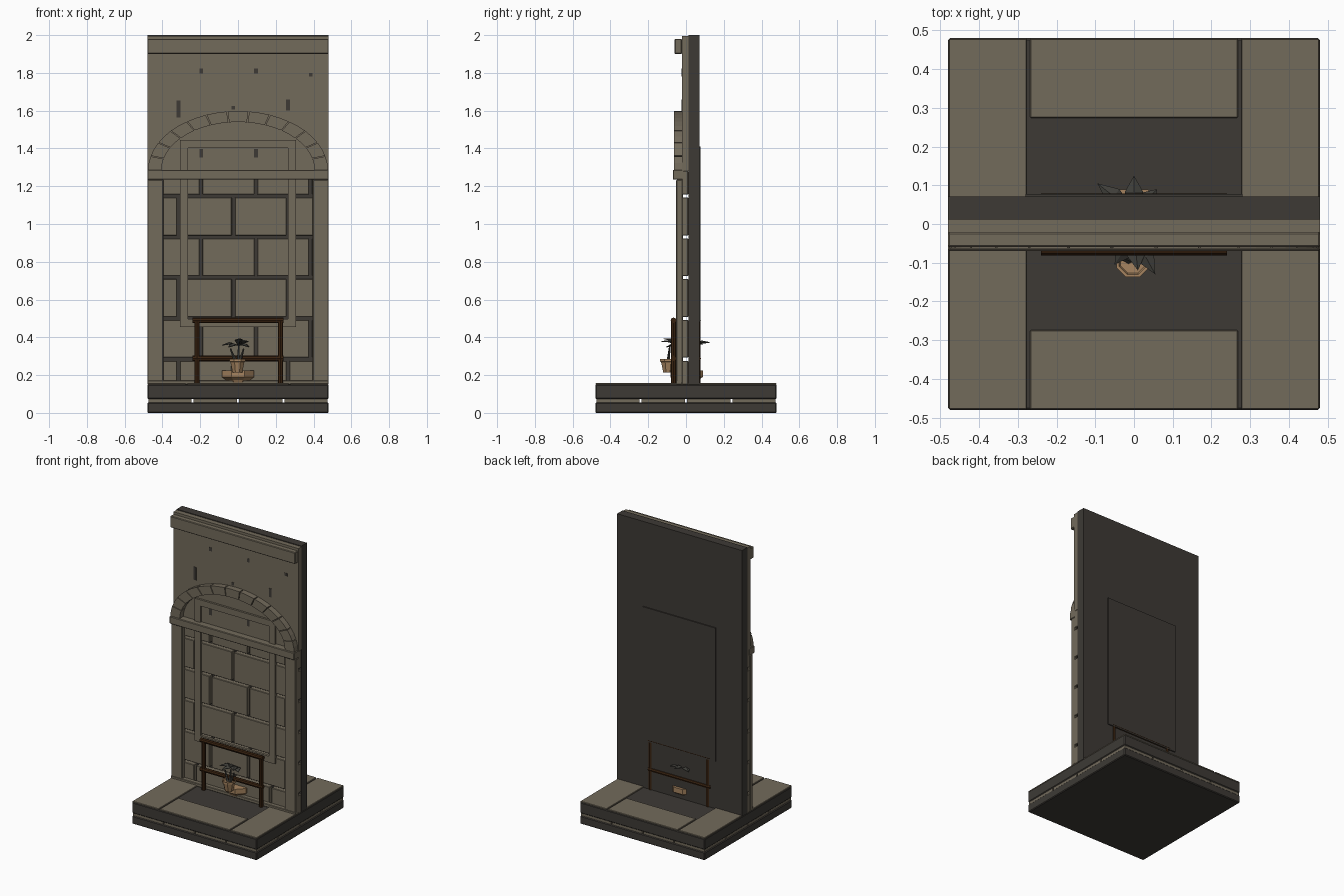
import bpy, bmesh, math
from mathutils import Vector

cube = bpy.data.objects.get("Cube")
if cube:
    bpy.data.objects.remove(cube, do_unlink=True)


def material(name, rgb):
    m = bpy.data.materials.new(name)
    m.use_nodes = True
    m.diffuse_color = (*rgb, 1)
    m.node_tree.nodes["Principled BSDF"].inputs["Base Color"].default_value = (*rgb, 1)
    return m


STONE = material("light stone", (0.17, 0.145, 0.105))
DARK = material("dark stone", (0.047, 0.042, 0.036))
WOOD = material("brown wood", (0.04, 0.016, 0.005))
CLAY = material("tan clay", (0.38, 0.23, 0.115))
LEAF = material("dark leaf", (0.05, 0.049, 0.042))


def finish(name, bm, mat, bevel=0):
    bmesh.ops.recalc_face_normals(bm, faces=bm.faces)
    me = bpy.data.meshes.new(name)
    bm.to_mesh(me)
    bm.free()
    me.materials.append(mat)
    ob = bpy.data.objects.new(name, me)
    bpy.context.collection.objects.link(ob)
    if bevel:
        mod = ob.modifiers.new("worn edges", "BEVEL")
        mod.width = bevel
        mod.segments = 1
    return ob


def add_box(bm, x, y, z):
    """Add a box given (min, max) ranges on each axis."""
    lo, hi = zip(x, y, z)
    made = bmesh.ops.create_cube(bm, size=1)["verts"]
    for v in made:
        v.co = Vector([lo[i] if v.co[i] < 0 else hi[i] for i in range(3)])


def box(name, x, y, z, mat, bevel=0):
    bm = bmesh.new()
    add_box(bm, x, y, z)
    return finish(name, bm, mat, bevel)


def rod(name, a, b, r, mat, sides=8, r2=None):
    a, b = Vector(a), Vector(b)
    bm = bmesh.new()
    bmesh.ops.create_cone(bm, cap_ends=True, segments=sides, radius1=r,
                          radius2=r if r2 is None else r2, depth=(b - a).length)
    ob = finish(name, bm, mat)
    ob.location = (a + b) / 2
    ob.rotation_euler = (b - a).to_track_quat("Z", "Y").to_euler()
    return ob


def lathe(name, profile, center, mat, sides=8):
    """Closed faceted pot from (radius, z) rings."""
    bm = bmesh.new()
    rings = [[bm.verts.new((center[0] + r * math.cos(t), center[1] + r * math.sin(t), z))
              for t in [math.tau * (k + 0.5) / sides for k in range(sides)]] for r, z in profile]
    for a, b in zip(rings, rings[1:]):
        for k in range(sides):
            j = (k + 1) % sides
            bm.faces.new((a[k], a[j], b[j], b[k]))
    bm.faces.new(rings[0])
    bm.faces.new(rings[-1])
    return finish(name, bm, mat)


H = 0.48
FRONT = -0.022

# Base: two dark slabs with a thin grid of spacer stones between
box("lower_slab", (-H, H), (-H, H), (0, 0.056), DARK, 0.005)
box("upper_slab", (-H, H), (-H, H), (0.074, 0.15), DARK, 0.005)
bm = bmesh.new()
for i in range(4):
    for j in range(4):
        x, y = -H + 0.24 * i, -H + 0.24 * j
        add_box(bm, (x + 0.005, x + 0.235), (y + 0.005, y + 0.235), (0.056, 0.074))
finish("spacer_stones", bm, STONE)

# Paving around the dark centre
bm = bmesh.new()
for s in (-1, 1):
    add_box(bm, sorted((s * 0.277, s * (H - 0.002))), (-H + 0.002, H - 0.002), (0.148, 0.157))
    add_box(bm, (-0.268, 0.268), sorted((s * 0.274, s * (H - 0.002))), (0.148, 0.157))
finish("paving", bm, STONE, 0.002)

# Wall: dark backing, rear panel and plain upper facing
box("wall_backing", (-H, H), (0.012, 0.071), (0.15, 2), DARK)
box("rear_panel", (-0.28, 0.28), (0.071, 0.078), (0.48, 1.41), DARK)
box("upper_facing", (-H, H), (FRONT, 0.012), (1.28, 1.995), STONE)

# Brick courses with open joints
COURSE, LENGTH, GAP = 0.216, 0.29, 0.008
bm = bmesh.new()
for row in range(6):
    z0 = max(0.15, 0.068 + COURSE * row + GAP)
    z1 = min(1.28, 0.068 + COURSE * (row + 1) - GAP)
    start = -0.485 if row % 2 else -0.605
    for k in range(5):
        x0 = max(-H, start + LENGTH * k + GAP)
        x1 = min(H, start + LENGTH * (k + 1) - GAP)
        if x1 - x0 > 0.01:
            add_box(bm, (x0, x1), (FRONT, 0.012), (z0, z1))
finish("bricks", bm, STONE, 0.003)

# Small exposed joints in the upper facing
bm = bmesh.new()
chips = [(-0.195, 1.81, 0.025), (0.095, 1.81, 0.025), (0.385, 1.79, 0.02),
         (-0.315, 1.61, 0.09), (0.265, 1.63, 0.06), (-0.025, 1.615, 0.02),
         (-0.195, 1.375, 0.045), (0.095, 1.375, 0.045)]
for x, z, h in chips:
    add_box(bm, (x - 0.01, x + 0.01), (FRONT - 0.002, FRONT), (z - h / 2, z + h / 2))
finish("exposed_joints", bm, DARK)

# Pilasters, skirting, impost band and top moulding
for side, s in (("right", -1), ("left", 1)):
    box(side + "_pilaster", sorted((s * 0.395, s * H)), (-0.052, FRONT + 0.005),
        (0.157, 1.235), STONE, 0.004)
box("skirting", (-H, H), (-0.054, FRONT), (0.15, 0.172), STONE, 0.003)
box("impost_band", (-H, H), (-0.07, -0.01), (1.235, 1.287), STONE, 0.004)
box("top_moulding", (-H, H), (-0.06, FRONT), (1.9, 1.98), STONE, 0.004)

# Rectangular frame
bm = bmesh.new()
for s in (-1, 1):
    add_box(bm, sorted((s * 0.265, s * 0.308)), (-0.036, FRONT + 0.004), (0.455, 1.445))
for z in (0.455, 1.402):
    add_box(bm, (-0.265, 0.265), (-0.036, FRONT + 0.004), (z, z + 0.043))
finish("frame", bm, STONE)

# Arch of separate wedge stones
COUNT = 13
bm = bmesh.new()
for k in range(COUNT):
    corners = []
    for t, a, b in ((0, 0.476, 0.313), (0.5, 0.476, 0.313), (1, 0.476, 0.313),
                    (1, 0.405, 0.255), (0.5, 0.405, 0.255), (0, 0.405, 0.255)):
        ang = math.pi * (k + 0.025 + 0.95 * t) / COUNT
        corners.append((a * math.cos(ang), 1.285 + b * math.sin(ang)))
    front = [bm.verts.new((x, -0.063, z)) for x, z in corners]
    back = [bm.verts.new((x, FRONT + 0.004, z)) for x, z in corners]
    bm.faces.new(front)
    bm.faces.new(back[::-1])
    for i in range(6):
        j = (i + 1) % 6
        bm.faces.new((front[i], back[i], back[j], front[j]))
finish("arch_stones", bm, STONE)

# Wooden railings in front of and set into the back of the wall
for place, y in (("front", -0.066), ("back", 0.064)):
    for side, x in (("right", -0.217), ("left", 0.225)):
        rod(f"{place}_{side}_post", (x, y, 0.15), (x, y, 0.49), 0.014, WOOD)
    for level, z in (("top", 0.49), ("middle", 0.288)):
        rod(f"{place}_{level}_rail", (-0.24, y, z), (0.24, y, z), 0.015, WOOD)

# Wide bowl and smaller pot
lathe("bowl", [(0.058, 0.155), (0.07, 0.175), (0.093, 0.19), (0.093, 0.225), (0.08, 0.225)],
      (0, 0.003), CLAY)
lathe("small_pot", [(0.028, 0.215), (0.04, 0.27), (0.046, 0.272), (0.046, 0.285),
                    (0.038, 0.285), (0.034, 0.275)], (-0.003, -0.095), CLAY)

# Stems and pointed drooping leaves
for k, (x, z) in enumerate([(-0.04, 0.34), (0.005, 0.36), (0.03, 0.34)]):
    rod(f"stem_{k + 1}", (x * 0.3, -0.095, 0.27), (x, -0.085, z), 0.009, LEAF, 5, 0.004)
bm = bmesh.new()
for x, y, z in [(-0.095, 0.105, 0.37), (0, 0.125, 0.375), (0.06, 0.09, 0.365),
                (0.055, -0.13, 0.38), (-0.05, -0.105, 0.35), (-0.085, -0.08, 0.36),
                (0.06, -0.08, 0.35), (0.01, -0.12, 0.395)]:
    tip, root = Vector((x, y, z)), Vector((0, 0.03 if y > 0 else -0.03, 0.36))
    mid = root.lerp(tip, 0.55) + Vector((0, 0, 0.015))
    side = (tip - root).cross(Vector((0, 0, 1))).normalized() * 0.024
    low = Vector((0, 0, 0.008))
    r, m, t = (bm.verts.new(p) for p in (root, mid, tip))
    for s in (-1, 1):
        edge = bm.verts.new(mid + side * s - low)
        bm.faces.new((r, m, edge))
        bm.faces.new((m, t, edge))
leaves = finish("leaves", bm, LEAF)
thick = leaves.modifiers.new("thickness", "SOLIDIFY")
thick.thickness = 0.004
